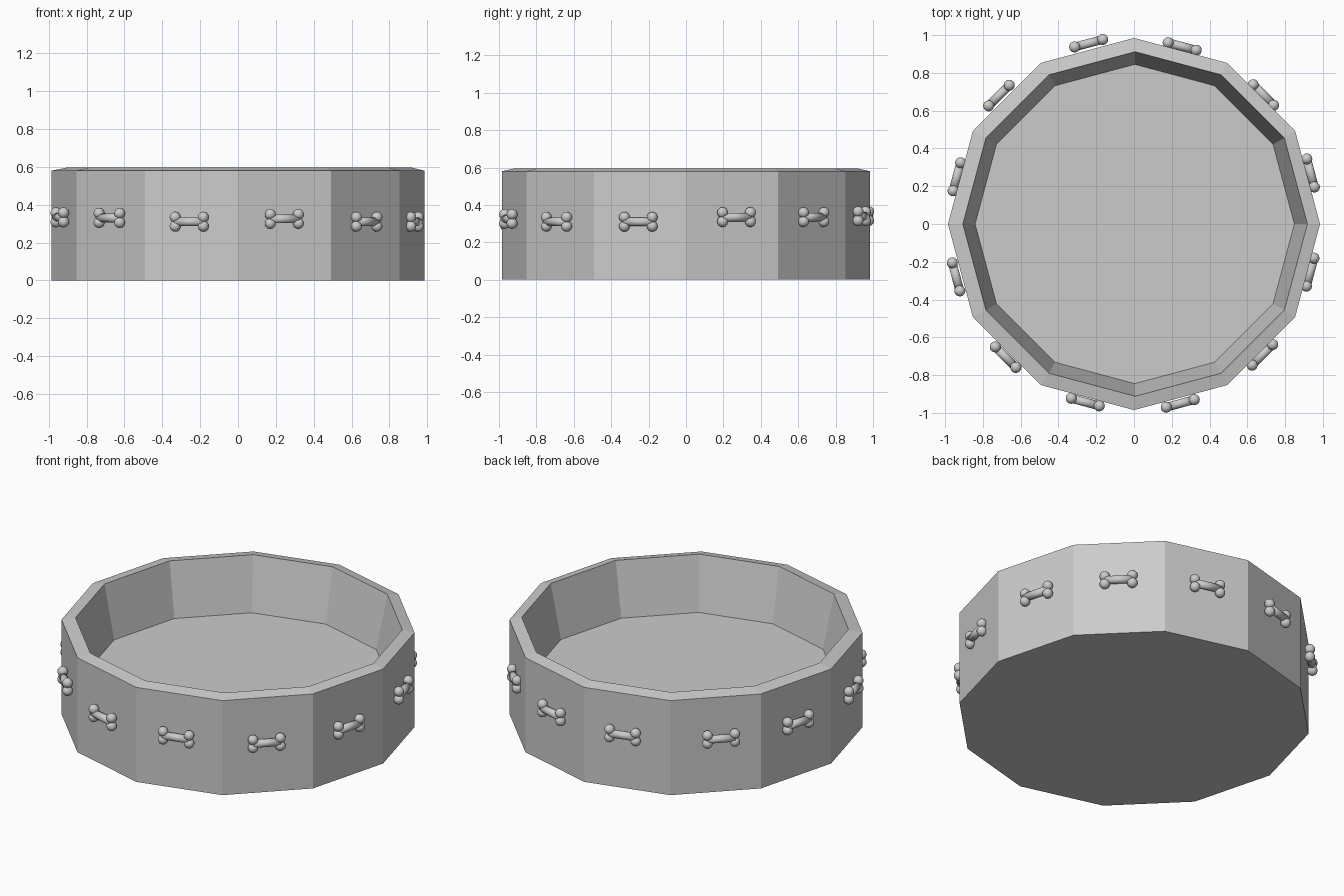
import bpy, bmesh
from math import radians, cos, sin, pi
from mathutils import Matrix, Vector

if "Cube" in bpy.data.objects:
    bpy.data.objects.remove(bpy.data.objects["Cube"])

SIDES = 12


def make_object(name, bm, smooth=False):
    bmesh.ops.recalc_face_normals(bm, faces=bm.faces)
    for f in bm.faces:
        f.smooth = smooth
    mesh = bpy.data.meshes.new(name)
    bm.to_mesh(mesh)
    bm.free()
    ob = bpy.data.objects.new(name, mesh)
    bpy.context.collection.objects.link(ob)
    return ob


# Twelve-sided bowl: (radius, height, x offset) rings from base to inner floor
bm = bmesh.new()
profile = [(0.985, 0.0, 0), (0.985, 0.58, 0), (0.912, 0.596, 0.006), (0.845, 0.27, 0.004)]
rings = []
for r, z, dx in profile:
    rings.append([bm.verts.new((dx + r * cos(2 * pi * i / SIDES),
                                r * sin(2 * pi * i / SIDES), z)) for i in range(SIDES)])
for a, b in zip(rings, rings[1:]):
    for i in range(SIDES):
        j = (i + 1) % SIDES
        bm.faces.new((a[i], a[j], b[j], b[i]))
bm.faces.new(rings[0][::-1])
bm.faces.new(rings[-1])
make_object("bowl", bm)


# Bone ornament: a shaft with two knobs at each end, lying along x
bm = bmesh.new()
bmesh.ops.create_cone(bm, cap_ends=True, segments=20, radius1=0.023, radius2=0.023,
                      depth=0.155, matrix=Matrix.Rotation(pi / 2, 4, 'Y'))
for sx in (-1, 1):
    for sz in (-1, 1):
        bmesh.ops.create_uvsphere(bm, u_segments=20, v_segments=12, radius=0.029,
                                  matrix=Matrix.Translation((sx * 0.077, 0, sz * 0.024)))
bone = make_object("bone_1", bm, smooth=True)

# Hand-placed bones, one per side: (centre x, centre y, height)
spots = [(0.935, 0.270, 0.335), (0.685, 0.683, 0.335), (0.255, 0.940, 0.34),
         (-0.240, 0.957, 0.34), (-0.715, 0.680, 0.34), (-0.938, 0.250, 0.335),
         (-0.942, -0.280, 0.333), (-0.680, -0.705, 0.33), (-0.258, -0.943, 0.31),
         (0.245, -0.950, 0.325), (0.680, -0.693, 0.31), (0.933, -0.255, 0.31)]
for k, spot in enumerate(spots):
    ob = bone if k == 0 else bone.copy()
    ob.name = f"bone_{k + 1}"
    if k:
        bpy.context.collection.objects.link(ob)
    ob.location = Vector(spot)
    ob.rotation_euler = (0, 0, radians(15 + 30 * k + 90))
